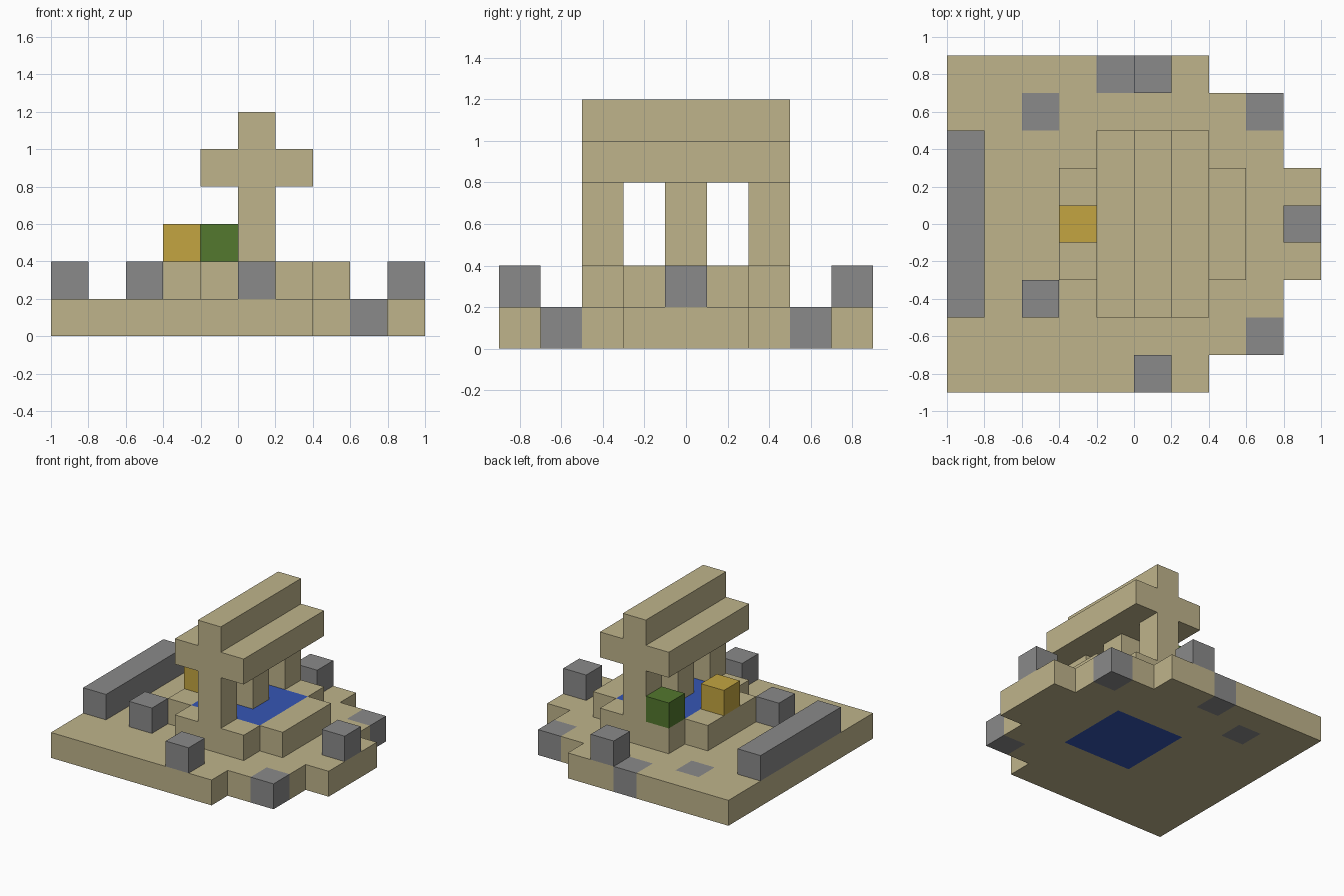
import bpy
import bmesh
from mathutils import Vector

cube = bpy.data.objects.get("Cube")
if cube:
    bpy.data.objects.remove(cube, do_unlink=True)

U = 0.2  # block size


def material(name, rgb):
    linear = [((c / 255 + 0.055) / 1.055) ** 2.4 for c in rgb]
    mat = bpy.data.materials.new(name)
    mat.use_nodes = True
    mat.diffuse_color = (*linear, 1)
    mat.node_tree.nodes["Principled BSDF"].inputs["Base Color"].default_value = (*linear, 1)
    return mat


sand = material("sandstone", (191, 180, 139))
grey = material("grey stone", (138, 138, 138))
blue = material("water blue", (53, 86, 180))
gold = material("gold", (195, 165, 65))
green = material("leaf green", (83, 120, 46))


def box(xs, ys, zs):
    """Block cells in inclusive x, y and z ranges."""
    return {(x, y, z) for x in range(xs[0], xs[1] + 1)
            for y in range(ys[0], ys[1] + 1) for z in range(zs[0], zs[1] + 1)}


def cell(x, y, z):
    return {(x, y, z)}


# Stepped ground, walled pool and the roof on three pillars
ground = box((-5, 1), (-4, 4), (0, 0)) | box((2, 3), (-3, 3), (0, 0)) | box((4, 4), (-1, 1), (0, 0))
rim = box((-2, 2), (-1, 1), (1, 1)) | box((-1, 1), (-2, 2), (1, 1))
water = box((-1, 1), (-1, 1), (0, 1))
paving = cell(3, -3, 0) | cell(3, 3, 0) | cell(-1, 4, 0) | cell(-3, 3, 0)
boulders = cell(0, -4, 1) | cell(0, 4, 1) | cell(4, 0, 1) | cell(-3, -2, 1)

parts = [
    ("ground_slab", sand, ground - water - paving),
    ("paving_stones", grey, paving),
    ("pool_rim", sand, rim - water),
    ("pool_water", blue, water),
    ("boulders", grey, boulders),
    ("stone_bench", grey, box((-5, -5), (-2, 2), (1, 1))),
    ("roof_beam", sand, box((-1, 1), (-2, 2), (4, 4))),
    ("roof_ridge", sand, box((0, 0), (-2, 2), (5, 5))),
    ("gold_block", gold, cell(-2, 0, 2)),
    ("green_block", green, cell(-1, 2, 2)),
]
for side, y in (("front", -2), ("middle", 0), ("back", 2)):
    parts.append((side + "_pillar", sand, box((0, 0), (y, y), (2, 3))))

solid = set().union(*(cells for _, _, cells in parts))


def build(name, mat, cells):
    """Skin the cells, leaving out faces hidden against other blocks."""
    bm = bmesh.new()
    for c in sorted(cells):
        centre = Vector((c[0] + 0.5, c[1], c[2] + 0.5)) * U
        for axis in range(3):
            for sign in (-1, 1):
                n = Vector((0, 0, 0))
                n[axis] = sign
                if tuple(int(a + b) for a, b in zip(c, n)) in solid:
                    continue
                a = Vector((0, 0, 0))
                a[(axis + 1) % 3] = 1
                b = n.cross(a)
                corners = (a + b, b - a, -a - b, a - b)
                bm.faces.new([bm.verts.new(centre + (n + k) * U / 2) for k in corners])
    bmesh.ops.remove_doubles(bm, verts=bm.verts, dist=U / 100)
    mesh = bpy.data.meshes.new(name)
    bm.to_mesh(mesh)
    bm.free()
    mesh.materials.append(mat)
    bpy.context.collection.objects.link(bpy.data.objects.new(name, mesh))


for part in parts:
    build(*part)
